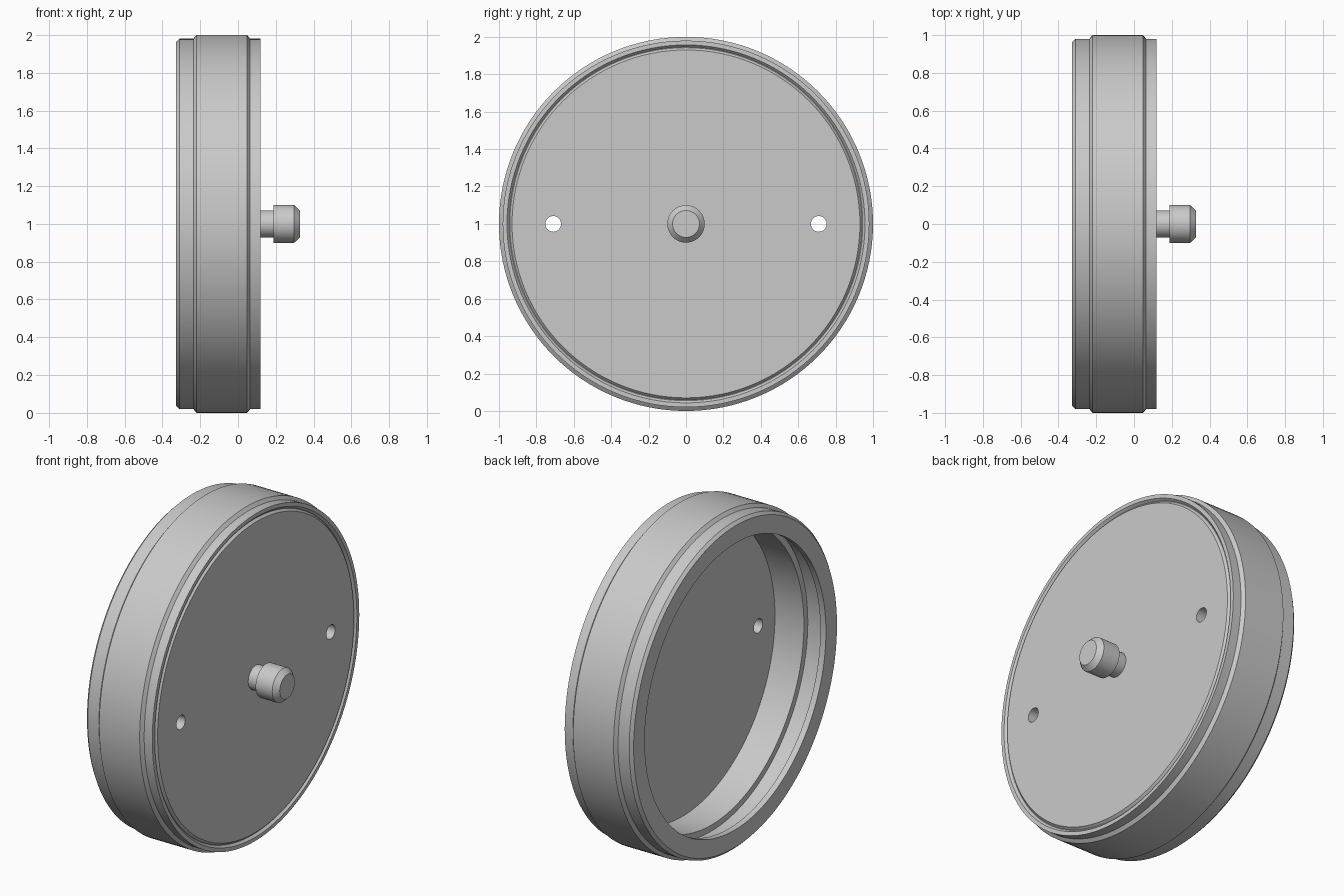
import bpy, bmesh, math
from mathutils import Vector

cube = bpy.data.objects.get("Cube")
if cube:
    bpy.data.objects.remove(cube, do_unlink=True)

grey = bpy.data.materials.new("plain grey")
grey.use_nodes = True
grey.diffuse_color = (0.59, 0.59, 0.59, 1)
grey.node_tree.nodes["Principled BSDF"].inputs["Base Color"].default_value = grey.diffuse_color

CENTRE = Vector((0, 0, 1))


def lathe(name, profile, steps):
    """Turn (x, radius) points about the horizontal x axis."""
    bm = bmesh.new()
    verts = [bm.verts.new((x, 0, r)) for x, r in profile]
    edges = [bm.edges.new(pair) for pair in zip(verts, verts[1:])]
    bmesh.ops.spin(bm, geom=verts + edges, cent=(0, 0, 0), axis=(1, 0, 0),
                   angle=math.tau, steps=steps)
    bmesh.ops.remove_doubles(bm, verts=bm.verts, dist=1e-4)
    bmesh.ops.recalc_face_normals(bm, faces=bm.faces)
    mesh = bpy.data.meshes.new(name)
    bm.to_mesh(mesh)
    bm.free()
    mesh.materials.append(grey)
    obj = bpy.data.objects.new(name, mesh)
    obj.location = CENTRE
    bpy.context.collection.objects.link(obj)
    return obj


def activate(obj):
    bpy.ops.object.select_all(action="DESELECT")
    obj.select_set(True)
    bpy.context.view_layer.objects.active = obj


# Hollow drum: outer face with V groove, stepped rim, open mouth, inner groove, floor
drum = lathe("drum", [
    (0.118, 0), (0.118, 0.93), (0.104, 0.942), (0.104, 0.945), (0.118, 0.957),
    (0.118, 0.98), (0.064, 0.98), (0.048, 1.0), (-0.22, 1.0), (-0.236, 0.98),
    (-0.31, 0.98), (-0.327, 0.963), (-0.327, 0.858), (-0.29, 0.858),
    (-0.29, 0.905), (-0.174, 0.905), (-0.174, 0.868), (0.018, 0.868), (0.018, 0),
], 128)

# Two through holes in the floor
for side in (-1, 1):
    hole = lathe("hole_cutter", [(-0.1, 0), (-0.1, 0.042), (0.2, 0.042), (0.2, 0)], 32)
    hole.location = CENTRE + Vector((0, side * 0.71, 0))
    hole.hide_render = True
    cut = drum.modifiers.new("hole", "BOOLEAN")
    cut.operation = "DIFFERENCE"
    cut.solver = "EXACT"
    cut.object = hole
    activate(drum)
    bpy.ops.object.modifier_apply(modifier=cut.name)
    bpy.data.objects.remove(hole, do_unlink=True)

# Central stud with a narrow neck and chamfered head
stud = lathe("stud", [
    (0.11, 0), (0.11, 0.072), (0.187, 0.072), (0.187, 0.1), (0.297, 0.1),
    (0.327, 0.072), (0.327, 0),
], 48)

for part in (drum, stud):
    activate(part)
    bpy.ops.object.shade_smooth_by_angle(angle=math.radians(30))
